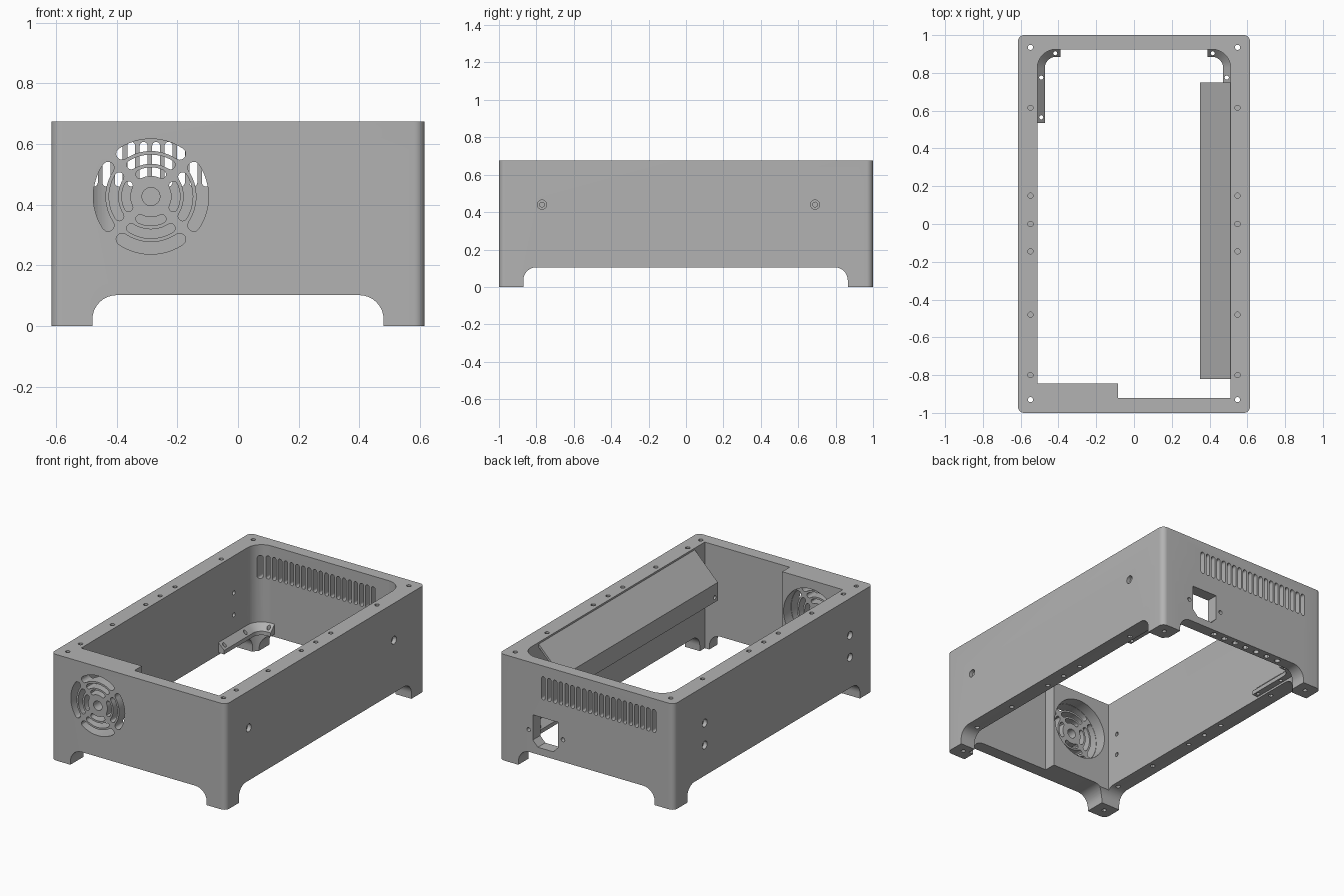
import bpy, bmesh
from math import pi, sin, cos

cube = bpy.data.objects.get("Cube")
if cube:
    bpy.data.objects.remove(cube, do_unlink=True)

GREY = (0.45, 0.45, 0.45, 1)
mat = bpy.data.materials.new("light grey")
mat.use_nodes = True
mat.diffuse_color = GREY
mat.node_tree.nodes["Principled BSDF"].inputs["Base Color"].default_value = GREY


def add_object(name, bm):
    bmesh.ops.recalc_face_normals(bm, faces=bm.faces)
    mesh = bpy.data.meshes.new(name)
    bm.to_mesh(mesh)
    bm.free()
    mesh.materials.append(mat)
    ob = bpy.data.objects.new(name, mesh)
    bpy.context.scene.collection.objects.link(ob)
    return ob


def arc(cx, cy, r, a0, a1, n=8):
    steps = [a0 + (a1 - a0) * i / n for i in range(n + 1)]
    return [(cx + r * cos(a), cy + r * sin(a)) for a in steps]


def rounded(u0, u1, v0, v1, radii, n=8):
    """Rectangle outline with one radius per corner, counter-clockwise."""
    corners = [(u0, v0, 1, 1), (u1, v0, -1, 1), (u1, v1, -1, -1), (u0, v1, 1, -1)]
    pts = []
    for i, ((u, v, su, sv), r) in enumerate(zip(corners, radii)):
        if r == 0:
            pts.append((u, v))
        else:
            a = pi + i * pi / 2
            pts += arc(u + su * r, v + sv * r, r, a, a + pi / 2, n)
    return pts


def prism(name, pts, axis, a, b):
    """Extrude an outline along one axis from a to b."""
    place = {"x": lambda u, v, w: (w, u, v),
             "y": lambda u, v, w: (u, w, v),
             "z": lambda u, v, w: (u, v, w)}[axis]
    bm = bmesh.new()
    lo = [bm.verts.new(place(u, v, a)) for u, v in pts]
    hi = [bm.verts.new(place(u, v, b)) for u, v in pts]
    bm.faces.new(lo)
    bm.faces.new(hi)
    for i in range(len(pts)):
        j = (i + 1) % len(pts)
        bm.faces.new((lo[i], lo[j], hi[j], hi[i]))
    return add_object(name, bm)


def rod(u, v, r, axis, a, b, n=16):
    return prism("hole_cutter", arc(u, v, r, 0, 2 * pi * (n - 1) / n, n - 1), axis, a, b)


def cut(target, cutters):
    """Subtract all cutters, keep the result and drop the helpers."""
    group = bpy.data.collections.new("cutters")
    for c in cutters:
        group.objects.link(c)
        c.hide_render = True
    mod = target.modifiers.new("cut", "BOOLEAN")
    mod.operation = "DIFFERENCE"
    mod.operand_type = "COLLECTION"
    mod.collection = group
    mod.solver = "EXACT"
    deps = bpy.context.evaluated_depsgraph_get()
    mesh = bpy.data.meshes.new_from_object(target.evaluated_get(deps))
    target.modifiers.clear()
    target.data = mesh
    for c in cutters:
        bpy.data.objects.remove(c, do_unlink=True)
    bpy.data.collections.remove(group)


def smooth(ob):
    bpy.ops.object.select_all(action="DESELECT")
    ob.select_set(True)
    bpy.context.view_layer.objects.active = ob
    bpy.ops.object.shade_smooth_by_angle(angle=pi / 6)


# Enclosure: rounded block, later hollowed
TOP, IN_X, BACK, FILLET = 0.675, 0.512, 0.925, 0.1
enclosure = prism("enclosure", rounded(-0.615, 0.615, -1, 1, [0.035] * 4), "z", 0, TOP)

# Opening, notched around the fan mount and rounded at the back corners
opening = [(-IN_X, -0.845), (-0.085, -0.845), (-0.085, -0.92), (IN_X, -0.92)]
opening += arc(IN_X - FILLET, BACK - FILLET, FILLET, 0, pi / 2, 12)
opening += arc(-IN_X + FILLET, BACK - FILLET, FILLET, pi / 2, pi, 12)
cut(enclosure, [prism("opening_cutter", opening, "z", -0.1, 0.8)])

# Arches that leave four feet
cut(enclosure, [prism("arch_cutter", rounded(-0.48, 0.48, -0.1, 0.102, (0, 0, 0.08, 0.08)), "y", -1.1, 1.1)])
cut(enclosure, [prism("arch_cutter", rounded(-0.87, 0.865, -0.1, 0.105, (0, 0, 0.07, 0.07)), "x", -0.7, 0.7)])

# Fan pocket
FAN_X, FAN_Z = -0.287, 0.427
cut(enclosure, [rod(FAN_X, FAN_Z, 0.192, "y", -0.92, -0.8, 48)])
cutters = []

# Fan grille: three rings of four round-ended slots, and a hub hole
for r0, r1 in ((0.15, 0.19), (0.108, 0.138), (0.068, 0.096)):
    h, rm = (r1 - r0) / 2, (r0 + r1) / 2
    half = pi / 4 - (0.013 + h) / rm
    for k in range(4):
        a0, a1 = k * pi / 2 - half, k * pi / 2 + half
        pts = arc(FAN_X, FAN_Z, r1, a0, a1, 12)
        pts += arc(FAN_X + rm * cos(a1), FAN_Z + rm * sin(a1), h, a1, a1 + pi, 6)[1:-1]
        pts += arc(FAN_X, FAN_Z, r0, a1, a0, 12)
        pts += arc(FAN_X + rm * cos(a0), FAN_Z + rm * sin(a0), h, a0 + pi, a0 + 2 * pi, 6)[1:-1]
        cutters.append(prism("grille_cutter", pts, "y", -1.1, -0.88))
cutters.append(rod(FAN_X, FAN_Z, 0.03, "y", -1.1, -0.88))

# Vent slots in the back wall
for i in range(20):
    x = -0.475 + 0.041 * i
    cutters.append(prism("vent_cutter", rounded(x - 0.013, x + 0.013, 0.46, 0.607, [0.0129] * 4, 4), "y", 0.8, 1.1))

# Power socket with its screw holes
socket = [(0.2, 0.345), (0.2, 0.185), (0.235, 0.148), (0.343, 0.148), (0.378, 0.185), (0.378, 0.345)]
cutters.append(prism("socket_cutter", socket, "y", 0.85, 1.1))
for x in (0.166, 0.408):
    cutters.append(rod(x, 0.243, 0.013, "y", 0.85, 1.1))

# Countersunk side holes: one row on the left wall, two on the right
for y in (-0.77, 0.69):
    for side, z in ((1, 0.44), (-1, 0.44), (-1, 0.3)):
        cutters.append(rod(y, z, 0.013, "x", side * 0.45, side * 0.7))
        cutters.append(rod(y, z, 0.025, "x", side * 0.59, side * 0.71))

# Screw holes in rim and underside
for x in (-0.548, 0.548):
    for y in (-0.93, 0.935):
        cutters.append(rod(x, y, 0.014, "z", -0.1, 0.8, 12))
    for y in (-0.8, -0.48, -0.145, 0, 0.15, 0.615):
        cutters.append(rod(x, y, 0.014, "z", 0.6, 0.8, 12))
        cutters.append(rod(x, y, 0.014, "z", 0, 0.18, 12))
for i in range(7):
    cutters.append(rod(0.185 - 0.082 * i, 0.962, 0.018, "z", 0, 0.125, 12))
cut(enclosure, cutters)
smooth(enclosure)

# Slanted panel with a lip, hung on the left wall
profile = [(0.513, 0.665), (0.35, 0.5), (0.35, 0.385), (0.364, 0.385), (0.364, 0.494), (0.513, 0.645)]
panel = prism("slanted_panel", profile, "y", -0.82, 0.75)
cut(panel, [rod(y, 0.415, 0.012, "x", 0.3, 0.4) for y in (-0.79, 0.72)])
smooth(panel)

# Sloped corner brackets at the back
for side, label in ((1, "left"), (-1, "right")):
    cx, cy = IN_X - FILLET, BACK - FILLET
    path = [(IN_X, 0.535, 0)]
    path += [(cx + FILLET * cos(a), cy + FILLET * sin(a), a) for a in [i * pi / 24 for i in range(13)]]
    path.append((0.39, BACK, pi / 2))
    bm = bmesh.new()
    rings = []
    for x, y, a in path:
        section = ((-0.002, 0.185), (-0.002, 0.118), (0.04, 0.118), (0.04, 0.143))
        rings.append([bm.verts.new((side * (x - d * cos(a)), y - d * sin(a), z)) for d, z in section])
    for p, q in zip(rings, rings[1:]):
        for i in range(4):
            j = (i + 1) % 4
            bm.faces.new((p[i], p[j], q[j], q[i]))
    bm.faces.new(rings[0])
    bm.faces.new(rings[-1])
    bracket = add_object(label + "_bracket", bm)
    cut(bracket, [rod(side * x, y, 0.011, "z", 0, 0.3)
                  for x, y in ((0.491, 0.565), (0.491, 0.775), (0.417, 0.904))])
    smooth(bracket)
